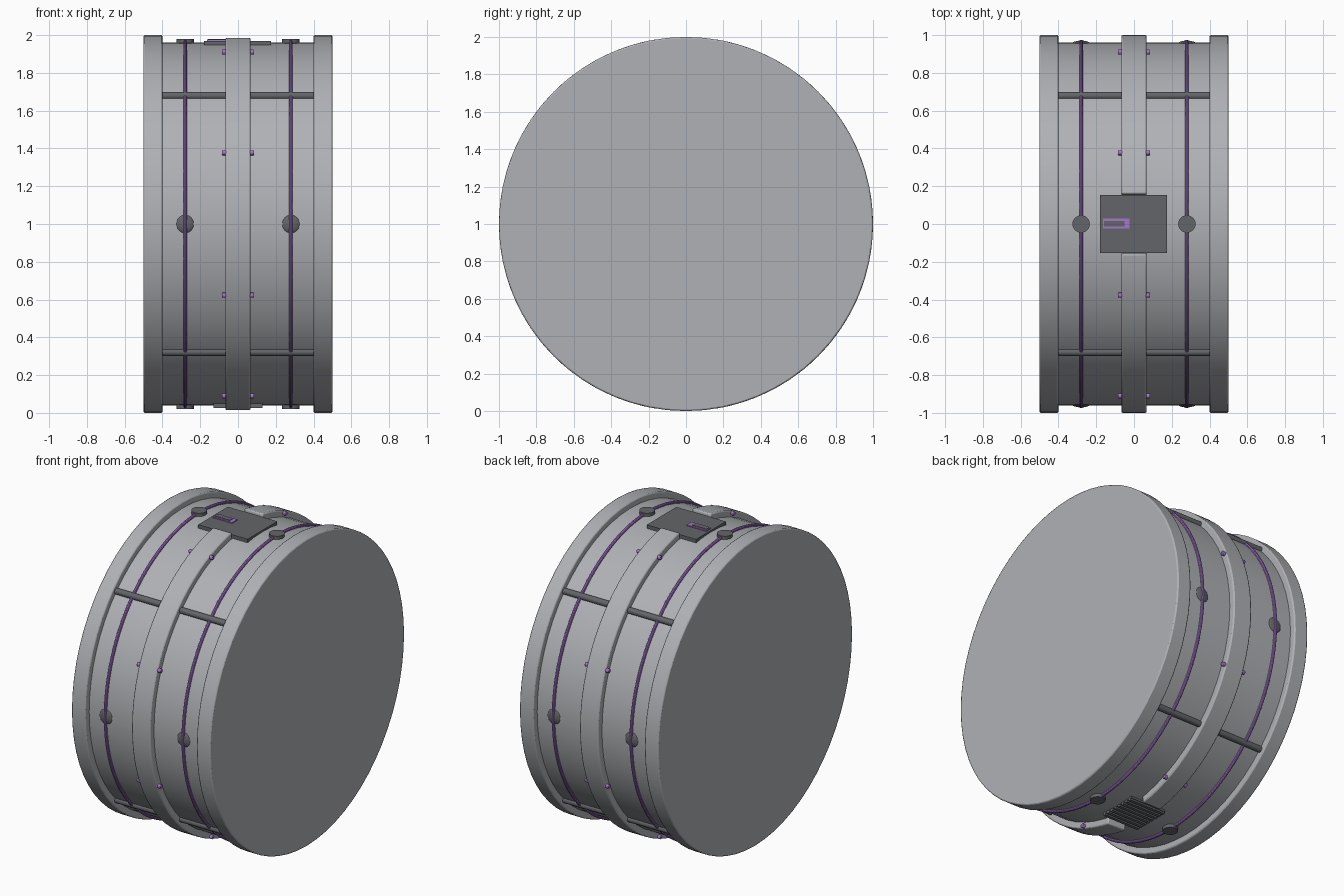
import bpy, bmesh
from math import sin, cos, pi, asin, radians
from mathutils import Matrix, Vector

cube = bpy.data.objects.get("Cube")
if cube:
    bpy.data.objects.remove(cube)


def material(name, rgb):
    m = bpy.data.materials.new(name)
    m.use_nodes = True
    m.diffuse_color = (*rgb, 1)
    bsdf = m.node_tree.nodes["Principled BSDF"]
    bsdf.inputs["Base Color"].default_value = (*rgb, 1)
    bsdf.inputs["Roughness"].default_value = 0.6
    return m


GREY = material("light grey", (0.43, 0.44, 0.46))
DARK = material("dark grey", (0.125, 0.13, 0.14))
PURPLE = material("purple", (0.38, 0.18, 0.62))

AXIS = Vector((0, 0, 1))      # centre of the drum
SHELL = 0.96                  # shell radius


def finish(name, mat, bevel=0, smooth=True):
    ob = bpy.context.object
    ob.name = name
    ob.data.materials.append(mat)
    if bevel:
        mod = ob.modifiers.new("Bevel", "BEVEL")
        mod.width, mod.segments, mod.limit_method = bevel, 2, "ANGLE"
    if smooth:
        bpy.ops.object.shade_smooth_by_angle(angle=radians(35))
    return ob


def rod(name, mat, centre, radius, length, sides=24, along_x=True, bevel=0):
    bpy.ops.mesh.primitive_cylinder_add(
        vertices=sides, radius=radius, depth=length, location=centre,
        rotation=(0, pi / 2 if along_x else 0, 0))
    return finish(name, mat, bevel)


def box(name, mat, centre, size, bevel=0):
    bpy.ops.mesh.primitive_cube_add(size=1, location=centre)
    bpy.context.object.scale = size
    bpy.ops.object.transform_apply(location=False, rotation=False, scale=True)
    return finish(name, mat, bevel, smooth=False)


def on_circle(x, radius, angle):
    return AXIS + Vector((x, radius * cos(angle), radius * sin(angle)))


def arc_band(name, mat, half_width, inner, outer, start, end, steps):
    # rectangular section swept around the drum axis
    bm = bmesh.new()
    section = [(-half_width, inner), (half_width, inner),
               (half_width, outer), (-half_width, outer)]
    rows = []
    for i in range(steps + 1):
        a = start + (end - start) * i / steps
        rows.append([bm.verts.new(on_circle(x, r, a)) for x, r in section])
    for a, b in zip(rows, rows[1:]):
        for j in range(4):
            k = (j + 1) % 4
            bm.faces.new((a[j], a[k], b[k], b[j]))
    bm.faces.new(rows[0])
    bm.faces.new(rows[-1])
    bmesh.ops.recalc_face_normals(bm, faces=bm.faces)
    mesh = bpy.data.meshes.new(name)
    bm.to_mesh(mesh)
    bm.free()
    ob = bpy.data.objects.new(name, mesh)
    bpy.context.collection.objects.link(ob)
    bpy.ops.object.select_all(action="DESELECT")
    bpy.context.view_layer.objects.active = ob
    ob.select_set(True)
    return finish(name, mat, bevel=0.008)


# Shell and end rims
rod("shell", GREY, AXIS, SHELL, 0.9, sides=64)
for side, s in (("left", 1), ("right", -1)):
    rod(f"{side}_rim", GREY, (s * 0.45, 0, 1), 1, 0.1, sides=64, bevel=0.008)

# Raised centre band in two halves, open at the top and bottom
gap = asin(0.16)
arc_band("back_centre_band", GREY, 0.067, 0.94, 1, -pi / 2 + gap, pi / 2 - gap, 40)
arc_band("front_centre_band", GREY, 0.067, 0.94, 1, pi / 2 + gap, 3 * pi / 2 - gap, 40)

# Cross bars between the rims
for i in range(4):
    a = pi / 4 + i * pi / 2
    rod(f"cross_bar_{i + 1}", DARK, on_circle(0, SHELL, a), 0.02, 0.82, sides=16)

# Small studs on both sides of the centre band
for i in range(8):
    a = pi / 8 + i * pi / 4
    rod(f"band_studs_{i + 1}", PURPLE, on_circle(0, 0.985, a), 0.013, 0.172,
        sides=16, bevel=0.004)

# Light rings with round pads at the four quarters
for side, s in (("left", 1), ("right", -1)):
    x = s * 0.28
    bpy.ops.mesh.primitive_torus_add(
        location=(x, 0, 1), rotation=(0, pi / 2, 0), major_radius=0.965,
        minor_radius=0.01, major_segments=96, minor_segments=10)
    finish(f"{side}_ring", PURPLE)
    for end, z in (("top", 1.965), ("bottom", 0.035)):
        rod(f"{side}_{end}_pad", DARK, (x, 0, z), 0.046, 0.03, along_x=False)
    for end, y in (("front", -0.952), ("back", 0.952)):
        bpy.ops.mesh.primitive_uv_sphere_add(
            segments=24, ring_count=12, radius=0.05, location=(x, y, 1))
        bpy.context.object.scale.y = 0.38
        finish(f"{side}_{end}_pad", DARK)

# Top control plate with its slider
box("top_plate", DARK, (-0.002, 0, 1.958), (0.356, 0.305, 0.024))
box("slider_frame", PURPLE, (-0.095, 0.002, 1.972), (0.14, 0.052, 0.008))
box("slider_track", DARK, (-0.105, 0.002, 1.975), (0.108, 0.028, 0.008))

# Bottom vent with slats
box("vent_plate", DARK, (0, 0, 0.048), (0.26, 0.26, 0.022))
for i in range(8):
    y = -0.115 + 0.23 * i / 7
    box(f"vent_slat_{i + 1}", DARK, (0, y, 0.034), (0.26, 0.02, 0.016))
